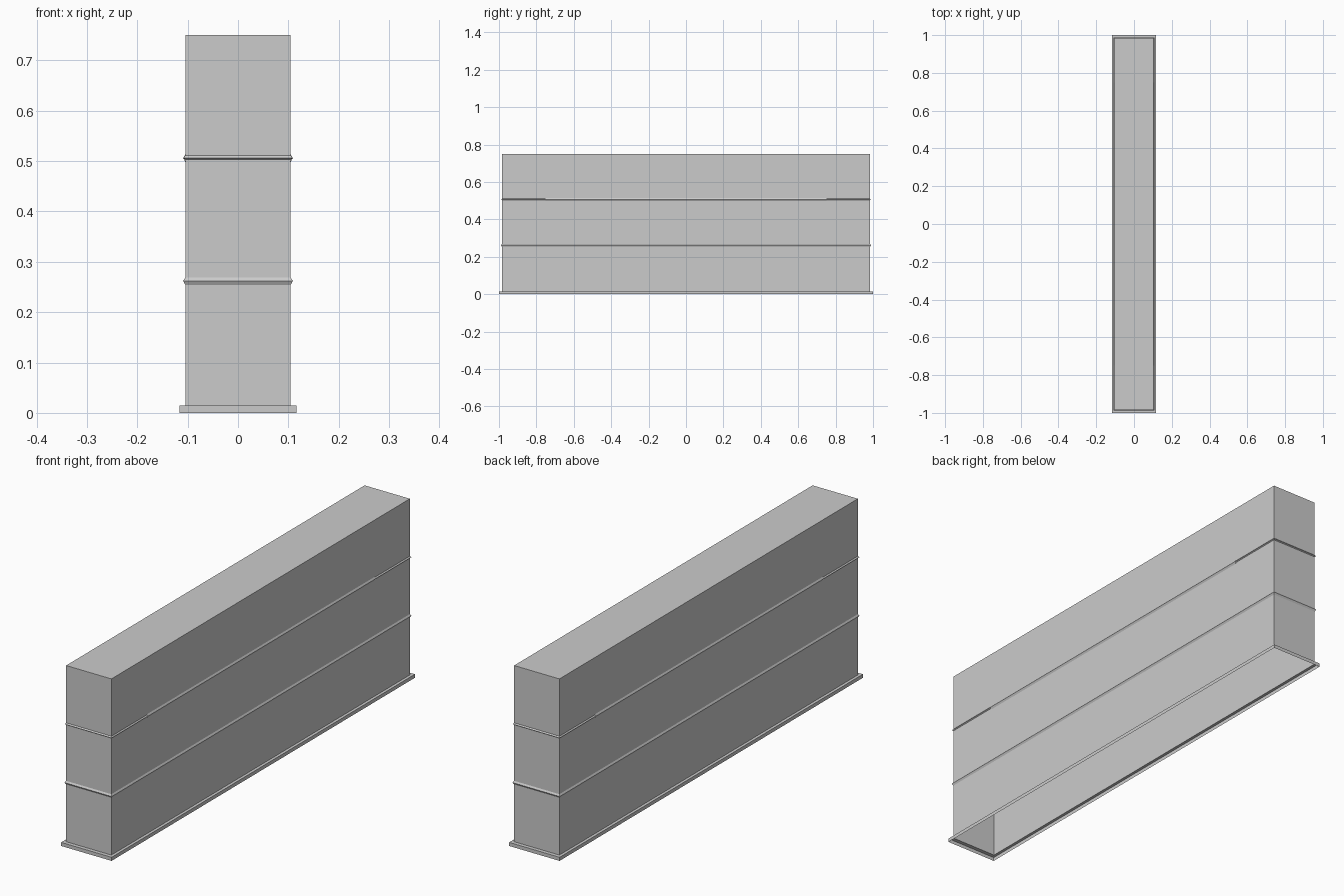
import bpy, bmesh

if "Cube" in bpy.data.objects:
    bpy.data.objects.remove(bpy.data.objects["Cube"])

HX, HY, TOP = 0.1045, 0.984, 0.75


def loft(name, profile, cap=False):
    """Stack rectangular rings (x half-width, y half-length, z) into a shell."""
    bm = bmesh.new()
    rings = [[bm.verts.new((sx * x, sy * y, z))
              for sx, sy in ((-1, -1), (1, -1), (1, 1), (-1, 1))]
             for x, y, z in profile]
    for low, high in zip(rings, rings[1:]):
        for i in range(4):
            j = (i + 1) % 4
            bm.faces.new((low[i], low[j], high[j], high[i]))
    if cap:
        bm.faces.new(rings[-1])
    return finish(name, bm)


def finish(name, bm):
    mesh = bpy.data.meshes.new(name)
    bm.to_mesh(mesh)
    bm.free()
    obj = bpy.data.objects.new(name, mesh)
    bpy.context.collection.objects.link(obj)
    return obj


def band(name, bottom, peak, top, out=0.0045):
    return loft(name, [(HX, HY, bottom), (HX + out, HY + out, peak), (HX, HY, top)])


# Tall casing, open underneath
loft("casing", [(HX, HY, 0.015), (HX, HY, TOP)], cap=True)

# Hollow skirt around the foot
loft("base_skirt", [(0.1165, 1.0, 0), (0.1165, 1.0, 0.015), (HX, HY, 0.015)])

# Two raised bands dividing the casing into three courses
band("lower_band", 0.254, 0.262, 0.269)
band("upper_band", 0.503, 0.506, 0.511)

# Thicker central lip under the upper band on both long sides
for side, label in ((1, "right"), (-1, "left")):
    bm = bmesh.new()
    section = [(HX, 0.498), (HX + 0.0045, 0.506), (HX, 0.513)]
    ends = [[bm.verts.new((side * x, y, z)) for x, z in section]
            for y in (-0.75, 0.75)]
    for i in range(2):
        bm.faces.new((ends[0][i], ends[1][i], ends[1][i + 1], ends[0][i + 1]))
    for end in ends:
        bm.faces.new(end)
    bmesh.ops.recalc_face_normals(bm, faces=bm.faces)
    for f in bm.faces:
        if f.normal.x * side < -1e-4:
            f.normal_flip()
    finish(label + "_lip", bm)
